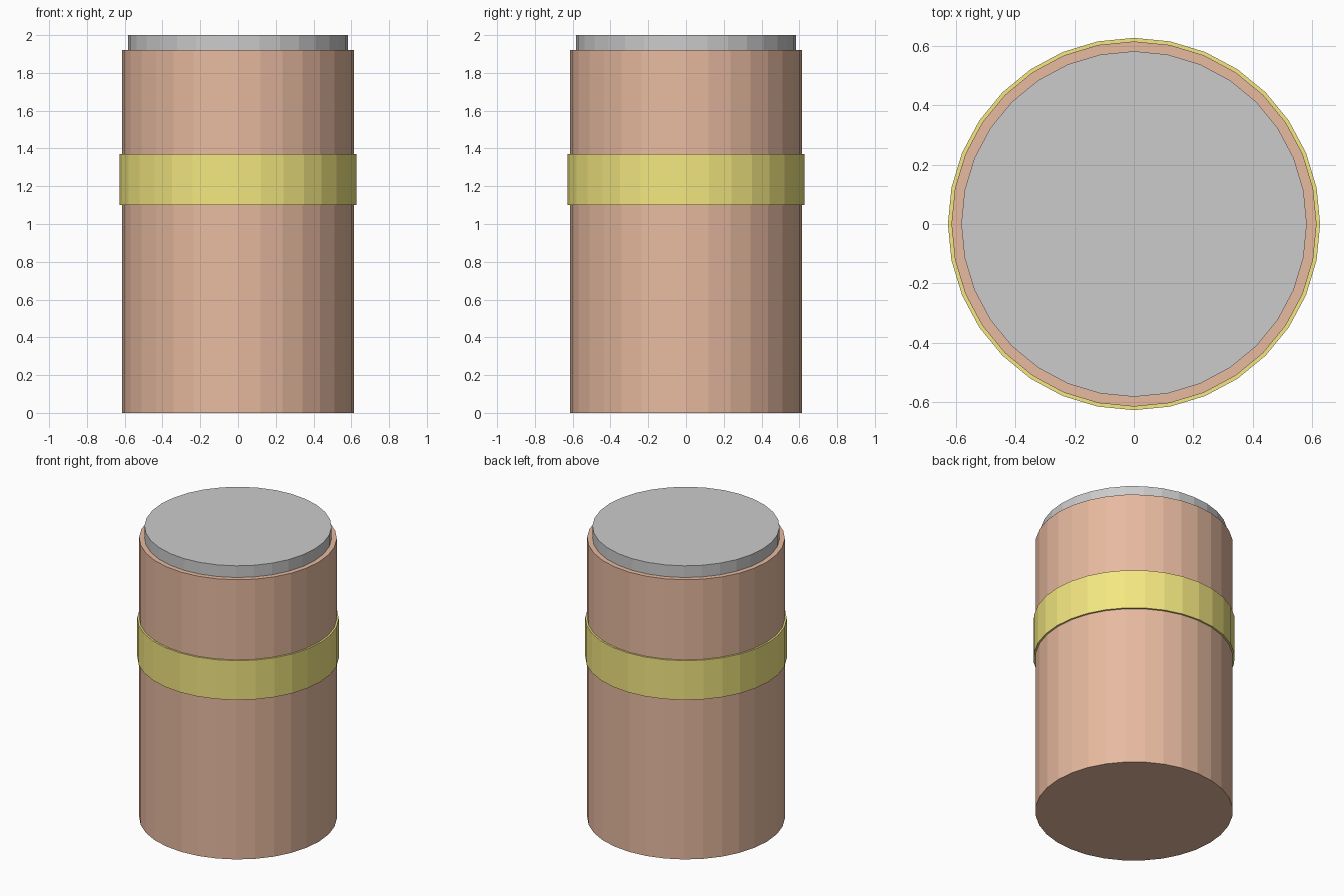
import bpy, bmesh
from math import cos, sin, pi

if "Cube" in bpy.data.objects:
    bpy.data.objects.remove(bpy.data.objects["Cube"])

SIDES = 32


def lathe(name, profile, closed=False, color=None):
    """Spin (radius, z) points around z; zero radius gives an n-gon cap."""
    bm = bmesh.new()
    rings = [[bm.verts.new((r * cos(2 * pi * i / SIDES), r * sin(2 * pi * i / SIDES), z))
              for i in range(SIDES)] for r, z in profile]
    pairs = list(zip(rings, rings[1:]))
    if closed:
        pairs.append((rings[-1], rings[0]))
    else:
        bm.faces.new(rings[0][::-1])
        bm.faces.new(rings[-1])
    for a, b in pairs:
        for i in range(SIDES):
            j = (i + 1) % SIDES
            bm.faces.new((a[i], a[j], b[j], b[i]))
    bmesh.ops.recalc_face_normals(bm, faces=bm.faces)
    mesh = bpy.data.meshes.new(name)
    bm.to_mesh(mesh)
    bm.free()
    obj = bpy.data.objects.new(name, mesh)
    bpy.context.collection.objects.link(obj)
    if color:
        mat = bpy.data.materials.new(name + "_color")
        mat.diffuse_color = (*color, 1)
        mat.use_nodes = True
        mat.node_tree.nodes["Principled BSDF"].inputs["Base Color"].default_value = mat.diffuse_color
        mesh.materials.append(mat)
    return obj


# Main canister
lathe("body", [(0.615, 0), (0.615, 1.92)], color=(0.80, 0.49, 0.35))

# Band wrapped around the body
lathe("band", [(0.615, 1.10), (0.627, 1.10), (0.627, 1.37), (0.615, 1.37)],
      closed=True, color=(0.90, 0.80, 0.22))

# Grey lid on top
lathe("lid", [(0.582, 1.92), (0.582, 2.0)])
